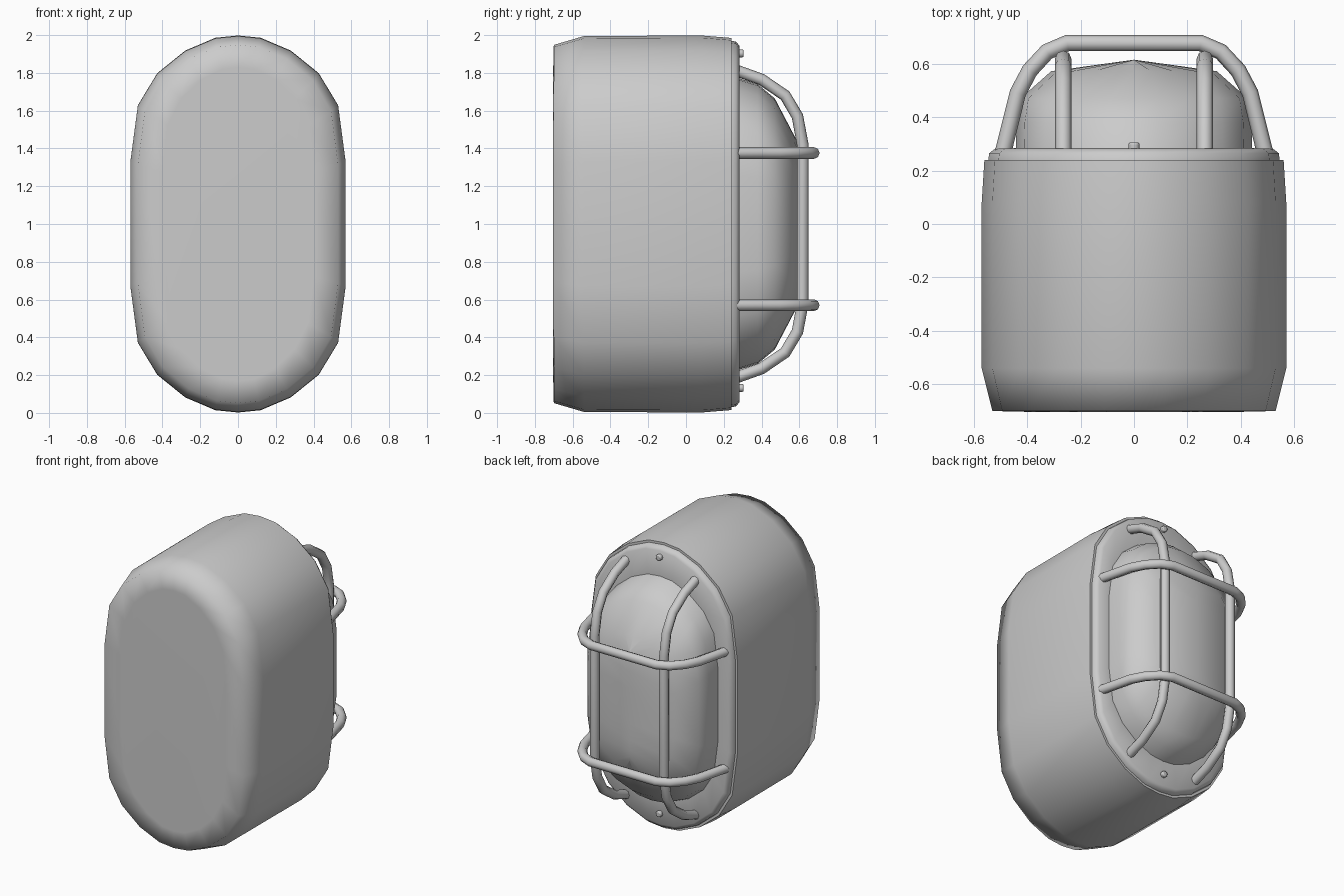
import bpy, bmesh, math

if "Cube" in bpy.data.objects:
    bpy.data.objects.remove(bpy.data.objects["Cube"])

# Normalised half-quadrant of the coarse oval outline (x, z)
Q = [(0, 1.0), (0.21, 0.988), (0.49, 0.92), (0.75, 0.80), (0.93, 0.63), (1.0, 0.33)]
OUT = Q + [(x, -z) for x, z in reversed(Q)]
OUT = OUT + [(-x, z) for x, z in reversed(OUT[1:-1])]


def loft(name, rings, angle, cap_start=True, cap_end=True):
    """Skin oval rings given as (y, half width, half height)."""
    bm = bmesh.new()
    loops = [[bm.verts.new((x * w, y, 1 + z * h)) for x, z in OUT] for y, w, h in rings]
    n = len(OUT)
    for a, b in zip(loops, loops[1:]):
        for i in range(n):
            bm.faces.new((a[i], a[(i + 1) % n], b[(i + 1) % n], b[i]))
    if cap_start:
        bm.faces.new(loops[0])
    if cap_end:
        bm.faces.new(loops[-1])
    bmesh.ops.remove_doubles(bm, verts=bm.verts, dist=0.0005)
    bmesh.ops.recalc_face_normals(bm, faces=bm.faces)
    me = bpy.data.meshes.new(name)
    bm.to_mesh(me)
    bm.free()
    ob = bpy.data.objects.new(name, me)
    bpy.context.collection.objects.link(ob)
    smooth(ob, angle)
    return ob


def smooth(ob, angle):
    bpy.ops.object.select_all(action='DESELECT')
    ob.select_set(True)
    bpy.context.view_layer.objects.active = ob
    bpy.ops.object.shade_smooth_by_angle(angle=math.radians(angle))


def bar(name, pts, r=0.031):
    """Round wire along a path."""
    cu = bpy.data.curves.new(name, 'CURVE')
    cu.dimensions = '3D'
    cu.bevel_depth = r
    cu.bevel_resolution = 2
    cu.use_fill_caps = True
    sp = cu.splines.new('POLY')
    sp.points.add(len(pts) - 1)
    for p, c in zip(sp.points, pts):
        p.co = (*c, 1)
    sp.use_smooth = True
    ob = bpy.data.objects.new(name, cu)
    bpy.context.collection.objects.link(ob)


# Housing with softened wall-side edge
loft("housing", [(-0.703, 0.40, 0.83), (-0.70, 0.53, 0.948), (-0.54, 0.57, 0.995),
                 (0.08, 0.57, 0.998), (0.24, 0.56, 0.985)], 85)

# Stepped rim plate around the glass
loft("rim", [(0.235, 0.546, 0.97), (0.265, 0.542, 0.966), (0.282, 0.52, 0.944),
             (0.284, 0.43, 0.77)], 50)

# Domed glass cover, ending in a shallow central ridge
loft("glass_cover", [(0.27, 0.443, 0.775), (0.38, 0.44, 0.74), (0.47, 0.425, 0.665),
                     (0.572, 0.31, 0.47), (0.615, 0.0, 0.38)], 60, True, False)

# Wire guard: two upright bars and two cross bars
up = [(0.26, 0.815), (0.40, 0.765), (0.525, 0.68), (0.59, 0.57), (0.618, 0.42)]
across = [(0.492, 0.26), (0.435, 0.49), (0.39, 0.575), (0.325, 0.645), (0.25, 0.677)]
for s, side in ((-1, "left"), (1, "right")):
    path = [(0.265 * s, y, 1 + z) for y, z in up]
    path += [(0.265 * s, y, 1 - z) for y, z in reversed(up)]
    bar("guard_upright_" + side, path)
for z, pos in ((0.57, "lower"), (1.376, "upper")):
    path = [(-x, y, z) for x, y in across] + [(x, y, z) for x, y in reversed(across)]
    bar("guard_cross_bar_" + pos, path)

# Rim screws
for z, pos in ((0.132, "lower"), (1.903, "upper")):
    bpy.ops.mesh.primitive_cylinder_add(vertices=12, radius=0.021, depth=0.04,
                                        location=(0, 0.285, z), rotation=(math.pi / 2, 0, 0))
    ob = bpy.context.object
    ob.name = "screw_" + pos
    bev = ob.modifiers.new("round", 'BEVEL')
    bev.width = 0.007
    bev.segments = 2
    smooth(ob, 50)
